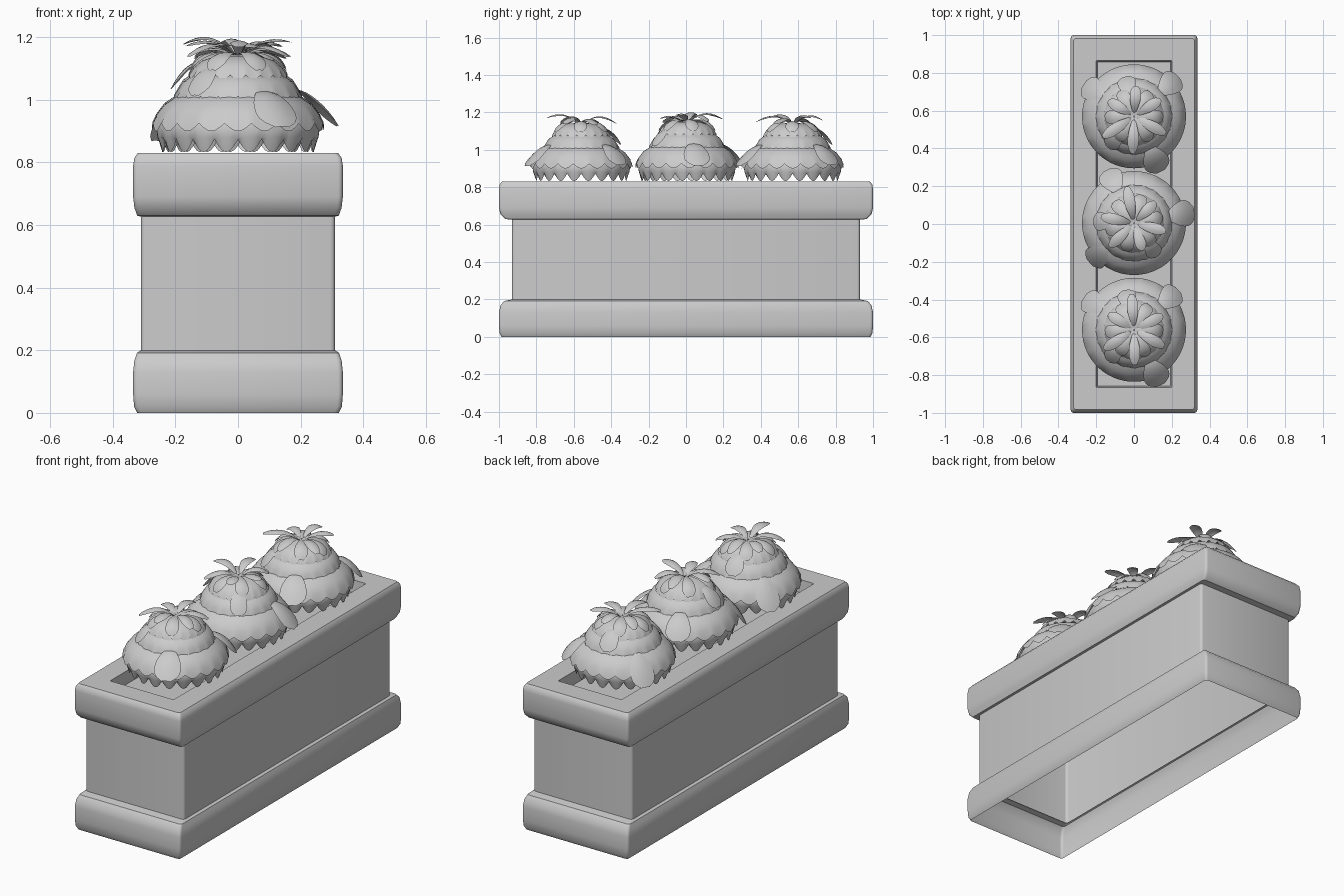
import bpy, bmesh, math, random
from math import sin, cos, pi, radians

if "Cube" in bpy.data.objects:
    bpy.data.objects.remove(bpy.data.objects["Cube"])

random.seed(4)


def finish(name, bm, angle=35):
    mesh = bpy.data.meshes.new(name)
    bm.to_mesh(mesh)
    bm.free()
    ob = bpy.data.objects.new(name, mesh)
    bpy.context.collection.objects.link(ob)
    bpy.ops.object.select_all(action='DESELECT')
    ob.select_set(True)
    bpy.context.view_layer.objects.active = ob
    bpy.ops.object.shade_smooth_by_angle(angle=radians(angle))
    return ob


def bridge(bm, a, b):
    n = len(a)
    for i in range(n):
        bm.faces.new((a[i], a[(i + 1) % n], b[(i + 1) % n], b[i]))


def rect_ring(bm, hx, hy, z, r=0.015):
    # rounded rectangle of vertices, counter-clockwise
    out = []
    for q, (sx, sy) in enumerate([(1, 1), (-1, 1), (-1, -1), (1, -1)]):
        for k in range(4):
            a = (q + k / 3) * pi / 2
            out.append(bm.verts.new((sx * (hx - r) + r * cos(a),
                                     sy * (hy - r) + r * sin(a), z)))
    return out


def rect_loft(name, profile, cap=False):
    bm = bmesh.new()
    rings = [rect_ring(bm, *p) for p in profile]
    for a, b in zip(rings, rings[1:]):
        bridge(bm, a, b)
    if cap:
        bm.faces.new(rings[-1])
    return finish(name, bm)


# planter: open-bottomed shell with rounded trims
rect_loft("base_trim", [(.322, .987, 0), (.332, .997, .02), (.335, 1, .06),
                        (.335, 1, .13), (.331, .992, .168), (.323, .972, .192),
                        (.31, .93, .2)])
rect_loft("planter_body", [(.31, .93, .19), (.31, .93, .64)])
rect_loft("top_rim", [(.31, .93, .627), (.322, .967, .63), (.331, .992, .655),
                      (.335, 1, .69), (.335, 1, .79), (.331, .996, .815),
                      (.32, .983, .83), (.2, .865, .83, .003),
                      (.193, .858, .76, .003)])
rect_loft("soil", [(.193, .858, .76, .003), (.19, .855, .76, .003)], cap=True)


def skirt(bm, path, drop, phase, count=20, sub=6):
    # revolved petal layer whose last ring is scalloped
    n = count * sub
    rings = []
    for j, (r, z) in enumerate(path):
        ring = []
        for i in range(n):
            a = 2 * pi * i / n
            up = drop * (1 - abs(sin(pi * (i / sub + phase)))) if j == len(path) - 1 else 0
            ring.append(bm.verts.new((r * cos(a), r * sin(a), z + up)))
        rings.append(ring)
    for a, b in zip(rings, rings[1:]):
        bridge(bm, b, a)


def petal(bm, angle, path, width, widest=0.68, cup=0.15):
    # path: three (radius, height) control points of a bending petal
    (r0, z0), (r1, z1), (r2, z2) = path
    nl, nw = 9, 4
    rows = []
    for i in range(nl + 1):
        t = i / nl
        r = (1 - t) ** 2 * r0 + 2 * t * (1 - t) * r1 + t * t * r2
        z = (1 - t) ** 2 * z0 + 2 * t * (1 - t) * z1 + t * t * z2
        if t < widest:
            w = 0.15 + 0.85 * sin(pi / 2 * t / widest)
        else:
            w = max(0.12, 1 - ((t - widest) / (1 - widest)) ** 2) ** 0.5
        row = []
        for k in range(nw + 1):
            s = (k / nw * 2 - 1) * w
            y = s * width / 2
            row.append(bm.verts.new((r * cos(angle) - y * sin(angle),
                                     r * sin(angle) + y * cos(angle),
                                     z - cup * width * s * s)))
        rows.append(row)
    for a, b in zip(rows, rows[1:]):
        for k in range(nw):
            bm.faces.new((a[k], b[k], b[k + 1], a[k + 1]))


def flower(name, y, turn, zscale):
    bm = bmesh.new()
    # stacked scalloped layers (heights above the rim)
    skirt(bm, [(.2, .14), (.245, .12), (.262, .085), (.257, .05), (.243, .003)], .04, 0)
    skirt(bm, [(.13, .205), (.19, .185), (.235, .155), (.262, .12), (.275, .07)], .025, .5)
    skirt(bm, [(.08, .262), (.14, .25), (.175, .228), (.193, .2), (.204, .163)], .018, 0)
    skirt(bm, [(.003, .315), (.07, .31), (.115, .295), (.142, .272), (.158, .235)], .014, .5)
    # crown: upright arching petals alternating with ones lying on the dome
    for i in range(12):
        a = 2 * pi * i / 12 + random.uniform(-.08, .08)
        if i % 2:
            reach = random.uniform(.15, .2)
            petal(bm, a, [(.01, .305), (.09, random.uniform(.36, .4)),
                          (reach, random.uniform(.3, .345))], .06)
        else:
            petal(bm, a, [(.01, .315), (.12, .345), (.155, .265)], .07)
    # loose larger petals on the shoulders
    petal(bm, radians(147), [(.19, .19), (.26, .16), (.315, .04)], .13)
    petal(bm, radians(42), [(.17, .2), (.26, .2), (.315, .09)], .13)
    petal(bm, radians(-64), [(.17, .2), (.25, .2), (.325, .085)], .14)
    petal(bm, radians(102), [(.1, .29), (.17, .29), (.215, .2)], .1)
    petal(bm, radians(-130), [(.1, .28), (.17, .28), (.215, .185)], .09)
    ob = finish(name, bm, 50)
    ob.location = (0, y, .83)
    ob.rotation_euler.z = turn
    ob.scale.z = zscale


flower("flower_front", -.56, 0, 1)
flower("flower_middle", .005, radians(75), 1.03)
flower("flower_back", .57, 0, 1)
